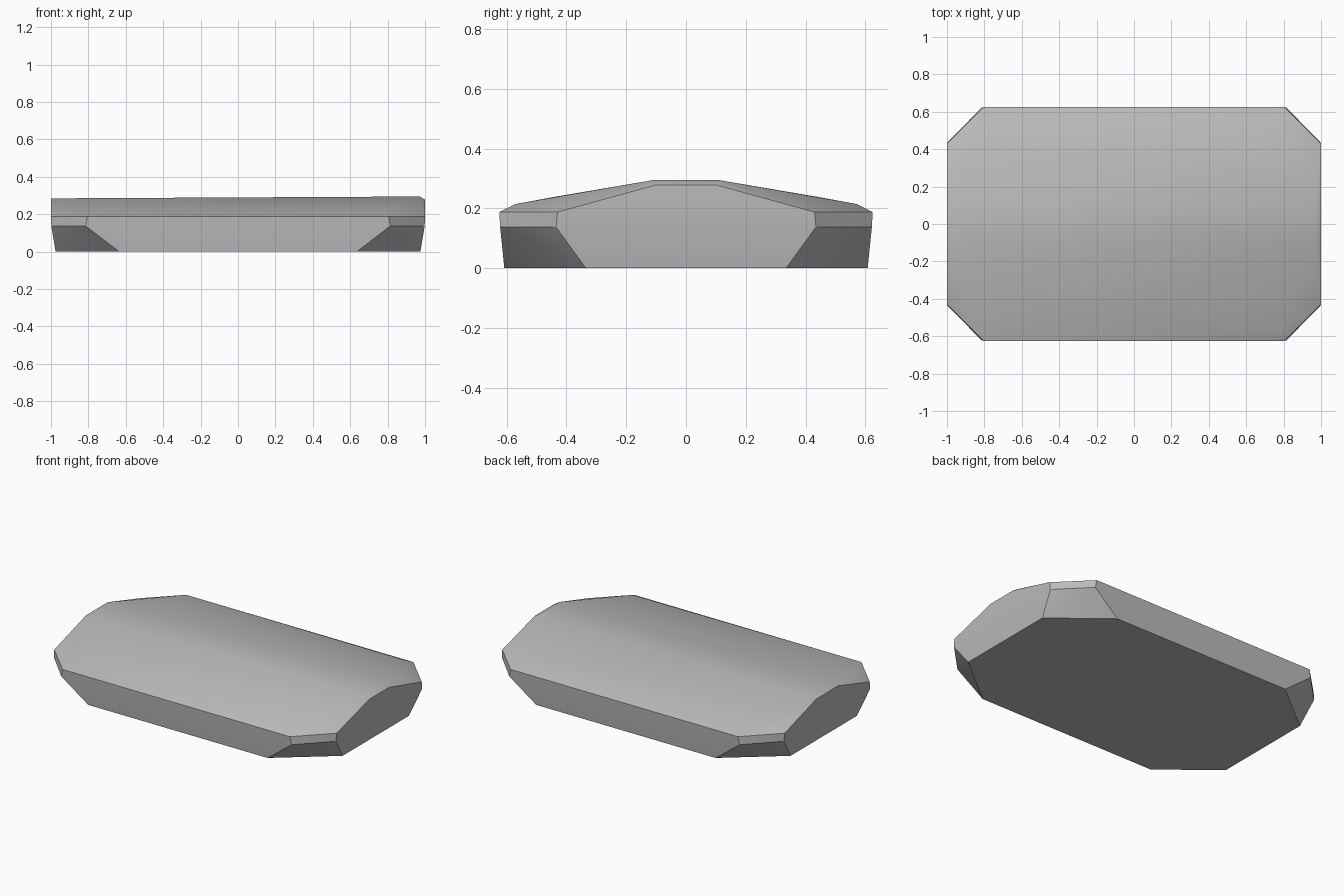
import bpy, bmesh, math

cube = bpy.data.objects.get("Cube")
if cube:
    bpy.data.objects.remove(cube, do_unlink=True)

# Stone grey
stone = bpy.data.materials.new("stone_grey")
stone.use_nodes = True
grey = (0.5, 0.5, 0.5, 1)
stone.diffuse_color = grey
stone.node_tree.nodes["Principled BSDF"].inputs["Base Color"].default_value = grey


def octagon(x, y, cut_x, cut_y, z):
    """Half (back side) of a corner-cut rectangle at height z."""
    return [(s * px, py, z) for s in (-1, 1) for px, py in ((x, cut_y), (cut_x, y))]


# Base outline, top of the corner chamfers, and rim
points = octagon(0.975, 0.608, 0.635, 0.335, 0)
points += octagon(0.998, 0.622, 0.815, 0.435, 0.138)
points += octagon(1, 0.625, 0.805, 0.43, 0.188)
# Worn crown: end peaks, ridge and two shoulders
points += [(-1, 0.11, 0.285), (1, 0.10, 0.279), (0.97, 0.11, 0.295),
           (-0.72, 0.445, 0.238), (0.78, 0.57, 0.215)]

# Mirror front to back and wrap the points in a faceted skin
bm = bmesh.new()
for x, y, z in points:
    for side in (-1, 1):
        bm.verts.new((x, side * y, z))
hull = bmesh.ops.convex_hull(bm, input=bm.verts)
loose = [v for v in bm.verts if not v.link_faces]
bmesh.ops.delete(bm, geom=loose, context='VERTS')
bmesh.ops.dissolve_limit(bm, angle_limit=math.radians(1), verts=bm.verts, edges=bm.edges)
bmesh.ops.recalc_face_normals(bm, faces=bm.faces)
mesh = bpy.data.meshes.new("stone_slab")
bm.to_mesh(mesh)
bm.free()

slab = bpy.data.objects.new("stone_slab", mesh)
bpy.context.collection.objects.link(slab)
mesh.materials.append(stone)
bpy.context.view_layer.objects.active = slab
slab.select_set(True)
bpy.ops.object.shade_smooth_by_angle(angle=math.radians(30))
